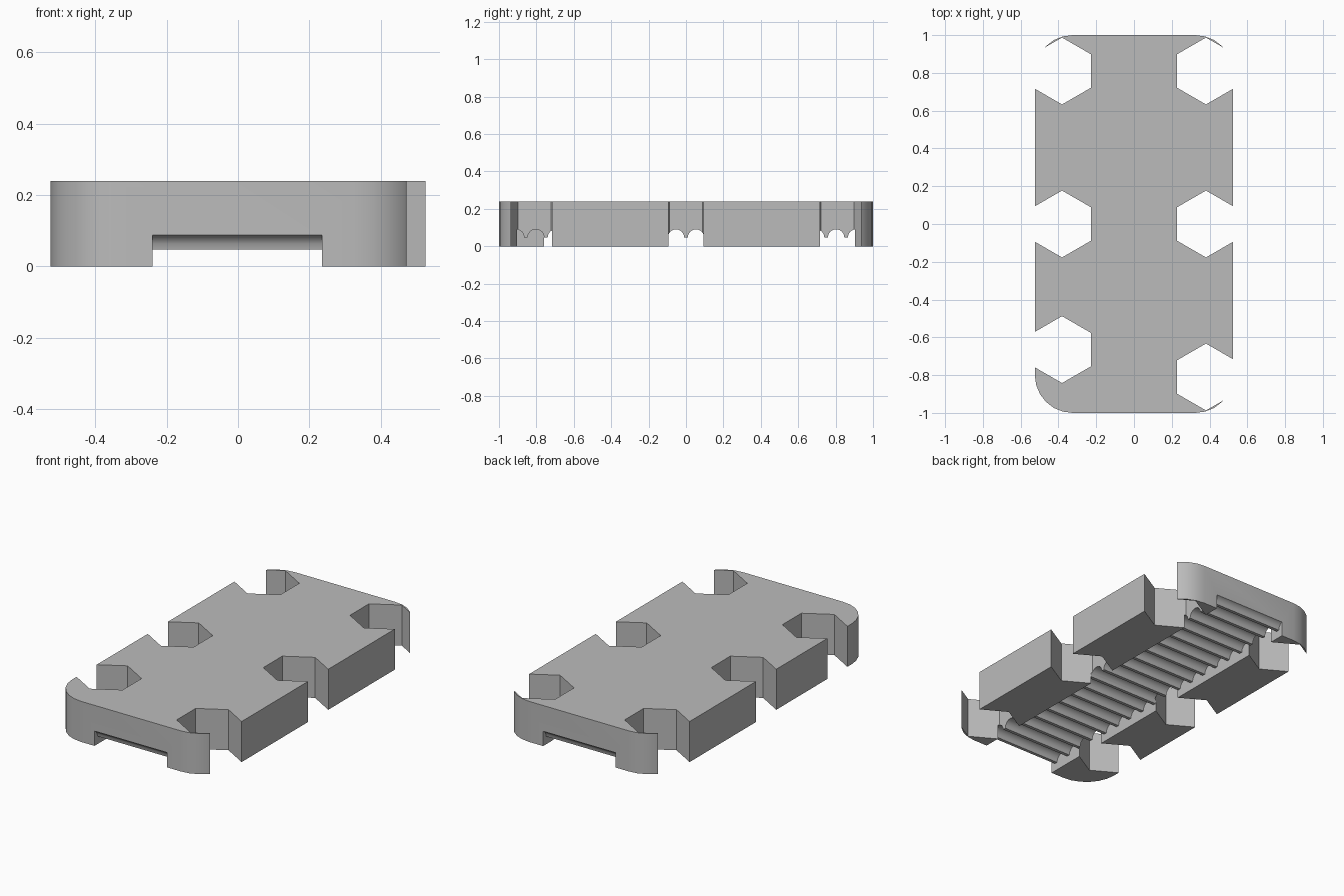
import bpy, bmesh
from math import sin, cos, pi, radians
from mathutils import Vector

cube = bpy.data.objects.get("Cube")
if cube:
    bpy.data.objects.remove(cube, do_unlink=True)

HALF_W, HALF_L, HEIGHT = 0.525, 1.0, 0.24
CORNER_R, HEX_R, HEX_X = 0.2, 0.177, 0.381
PITCH, GROOVE_R, RIB_Z = 0.107, 0.044, 0.047

grey = bpy.data.materials.new("plain grey")
grey.use_nodes = True
colour = (0.5, 0.5, 0.5, 1)
grey.diffuse_color = colour
grey.node_tree.nodes["Principled BSDF"].inputs["Base Color"].default_value = colour


def prism(name, points, direction):
    """Solid made by sweeping a closed profile along a direction."""
    bm = bmesh.new()
    face = bm.faces.new([bm.verts.new(p) for p in points])
    top = bmesh.ops.extrude_face_region(bm, geom=[face])
    verts = [v for v in top["geom"] if isinstance(v, bmesh.types.BMVert)]
    bmesh.ops.translate(bm, verts=verts, vec=Vector(direction))
    bmesh.ops.recalc_face_normals(bm, faces=bm.faces)
    mesh = bpy.data.meshes.new(name)
    bm.to_mesh(mesh)
    bm.free()
    obj = bpy.data.objects.new(name, mesh)
    bpy.context.collection.objects.link(obj)
    mesh.materials.append(grey)
    return obj


def arc(cx, cy, r, start, end, steps):
    angles = [radians(start + (end - start) * i / steps) for i in range(steps + 1)]
    return [(cx + r * cos(a), cy + r * sin(a)) for a in angles]


def cut(target, cutter):
    cutter.hide_render = True
    bpy.context.view_layer.objects.active = target
    mod = target.modifiers.new("cut", "BOOLEAN")
    mod.operation, mod.solver, mod.object = "DIFFERENCE", "EXACT", cutter
    bpy.ops.object.modifier_apply(modifier=mod.name)
    bpy.data.objects.remove(cutter, do_unlink=True)


# Slab with rounded corners
outline = []
for i, (sx, sy) in enumerate([(1, 1), (-1, 1), (-1, -1), (1, -1)]):
    outline += arc(sx * (HALF_W - CORNER_R), sy * (HALF_L - CORNER_R),
                   CORNER_R, i * 90, i * 90 + 90, 6)
body = prism("body", [(x, y, 0) for x, y in outline], (0, 0, HEIGHT))

# Hexagonal notches along both long edges
for side, rows in ((1, (-0.81, 0, 0.81)), (-1, (-0.665, 0, 0.81))):
    for y in rows:
        hexagon = arc(side * HEX_X, y, HEX_R, 30, 330, 5)
        cut(body, prism("notch_cutter", [(a, b, -0.1) for a, b in hexagon], (0, 0, 0.5)))

# Channel underneath, with a row of round grooves across its roof
profile = [(1.15, -0.1), (-1.15, -0.1), (-1.15, RIB_Z)]
for k in range(-10, 10):
    profile += arc((k + 0.5) * PITCH, RIB_Z, GROOVE_R, 180, 0, 8)
profile.append((1.15, RIB_Z))
cut(body, prism("channel_cutter", [(-0.239, y, z) for y, z in profile], (0.474, 0, 0)))

# Smooth rounded surfaces, keep real edges sharp
bpy.ops.object.select_all(action="DESELECT")
body.select_set(True)
bpy.context.view_layer.objects.active = body
bpy.ops.object.shade_smooth_by_angle(angle=radians(28))
